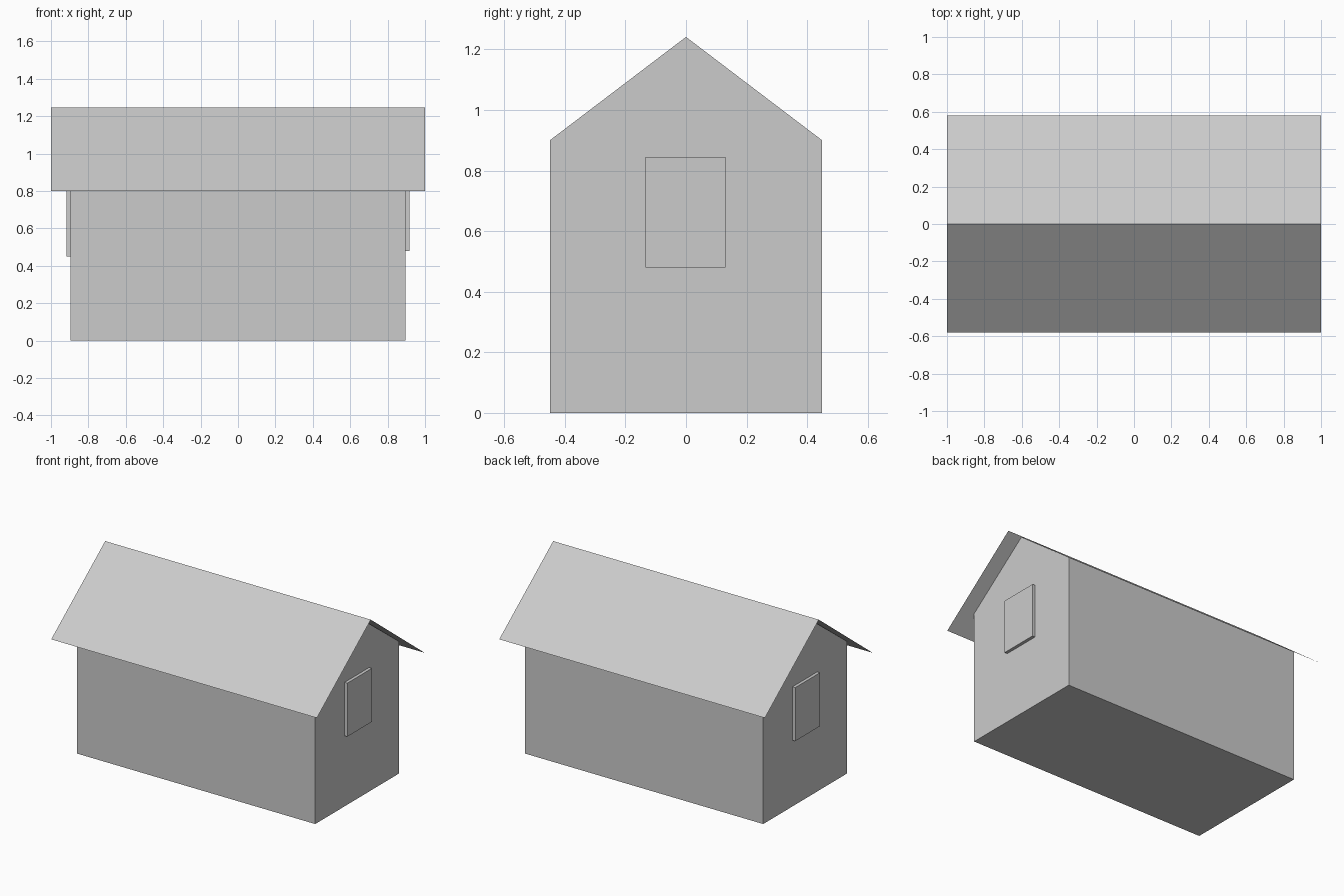
import bpy

if "Cube" in bpy.data.objects:
    bpy.data.objects.remove(bpy.data.objects["Cube"])

ROOF_X, EAVE_Y, EAVE_Z, RIDGE_Z = 1.0, 0.58, 0.80, 1.247
WALL_X, WALL_Y, WALL_Z, GABLE_Z = 0.896, 0.449, 0.90, 1.241


def extrude_x(name, profile, half_x, closed=True):
    """Sweep a (y, z) profile along x; closed profiles get end caps."""
    n = len(profile)
    verts = [(x, y, z) for x in (-half_x, half_x) for y, z in profile]
    faces = [(i, i + n, (i + 1) % n + n, (i + 1) % n)
             for i in range(n if closed else n - 1)]
    if closed:
        faces += [tuple(range(n)), tuple(reversed(range(n, 2 * n)))]
    mesh = bpy.data.meshes.new(name)
    mesh.from_pydata(verts, [], faces)
    obj = bpy.data.objects.new(name, mesh)
    bpy.context.collection.objects.link(obj)
    return obj


def panel(name, side, bottom):
    """Thin raised window panel on a gable wall."""
    depth = 0.021
    bpy.ops.mesh.primitive_cube_add(
        size=1, location=(side * (WALL_X + depth / 2), side * -0.002, bottom + 0.182))
    obj = bpy.context.object
    obj.name = name
    obj.scale = (depth, 0.265, 0.364)


# House body with pointed gable ends
extrude_x("house_walls", [(-WALL_Y, 0), (-WALL_Y, WALL_Z), (0, GABLE_Z),
                          (WALL_Y, WALL_Z), (WALL_Y, 0)], WALL_X)

# Thin overhanging roof sheet
extrude_x("roof", [(-EAVE_Y, EAVE_Z), (0, RIDGE_Z), (EAVE_Y, EAVE_Z)], ROOF_X, closed=False)

# Gable windows, the left one slightly lower
panel("right_window", 1, 0.48)
panel("left_window", -1, 0.45)
